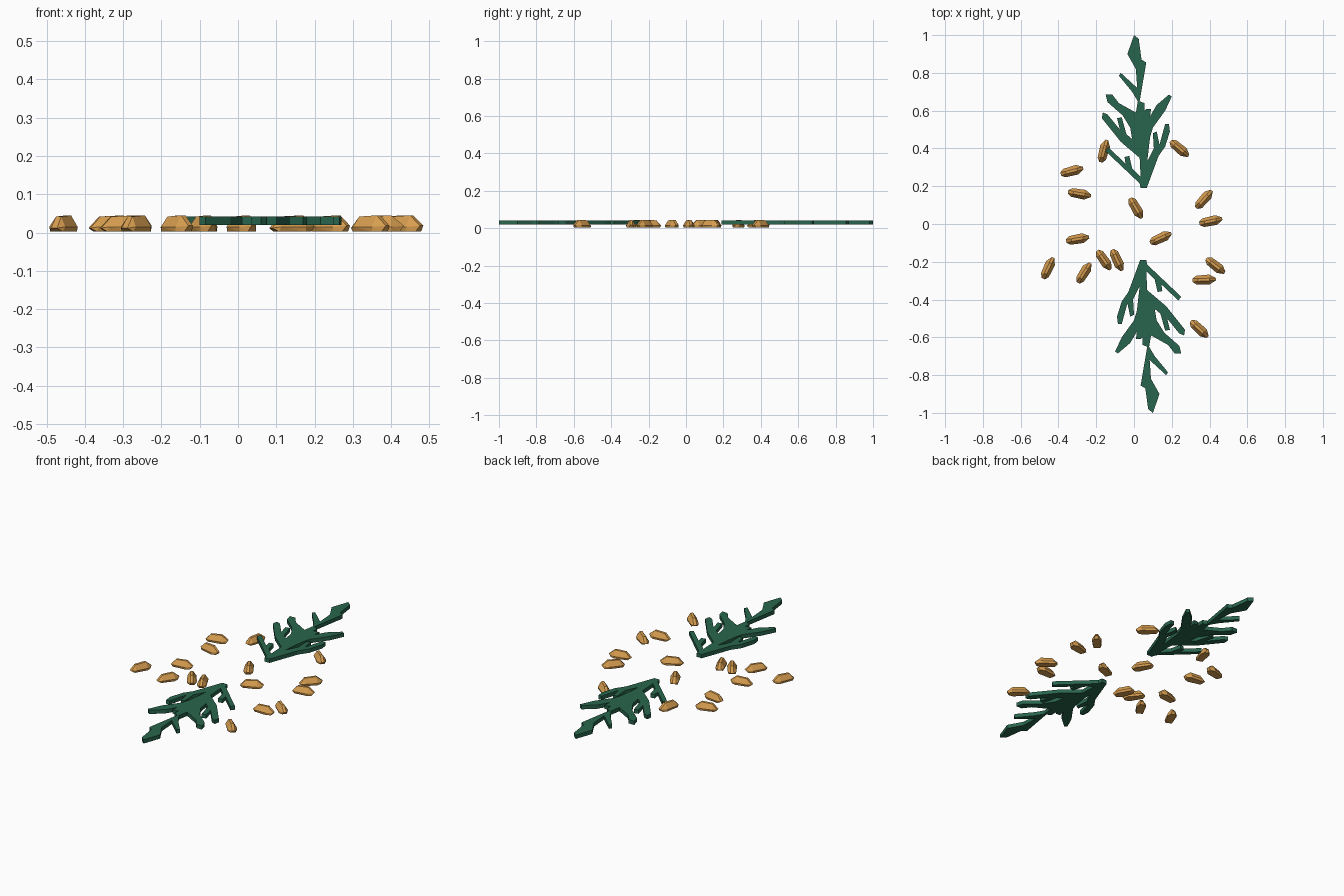
import bpy, bmesh, math
from mathutils import Matrix

if "Cube" in bpy.data.objects:
    bpy.data.objects.remove(bpy.data.objects["Cube"])


def material(name, color):
    m = bpy.data.materials.new(name)
    m.diffuse_color = color
    m.use_nodes = True
    m.node_tree.nodes["Principled BSDF"].inputs["Base Color"].default_value = m.diffuse_color
    return m


def add_object(name, mesh, mat, matrix):
    ob = bpy.data.objects.new(name, mesh)
    bpy.context.collection.objects.link(ob)
    ob.matrix_world = matrix
    if not mesh.materials:
        mesh.materials.append(mat)
    return ob


green = material("leaf_green", (0.022, 0.13, 0.075, 1))
tan = material("seed_tan", (0.68, 0.34, 0.08, 1))

# Leaf sprig outline, clockwise from the tip
outline = [
    # top lobe and right side
    (0, 1), (.025, .98), (.04, .87), (.065, .855), (.03, .65), (.055, .64),
    (.055, .60), (.065, .61), (.09, .61), (.085, .57), (.12, .63), (.185, .685),
    (.2, .675), (.165, .60), (.10, .51), (.085, .46), (.07, .33), (.105, .40),
    (.10, .48), (.12, .49), (.135, .42), (.165, .53), (.185, .53), (.19, .49),
    (.165, .41), (.13, .36), (.067, .19), (.035, .19),
    # left side, going back up
    (.03, .215), (-.06, .30), (-.15, .385), (-.135, .405), (-.045, .32),
    (-.05, .355), (-.025, .36), (-.01, .295), (.035, .25), (.03, .35),
    (-.07, .435), (-.17, .56), (-.165, .59), (-.14, .58), (-.075, .50),
    (-.09, .56), (-.065, .565), (-.04, .475), (-.01, .45), (-.02, .51),
    (-.06, .575), (-.14, .645), (-.15, .685), (-.115, .685), (-.08, .64),
    (.01, .59), (.02, .65), (-.01, .70), (-.08, .785), (-.07, .80),
    (-.01, .745), (.017, .72), (.01, .82), (-.035, .90)]

bm = bmesh.new()
face = bm.faces.new([bm.verts.new((x, y, .02)) for x, y in outline])
bmesh.ops.triangulate(bm, faces=[face])
ext = bmesh.ops.extrude_face_region(bm, geom=bm.faces[:], use_keep_orig=True)
bmesh.ops.translate(bm, vec=(0, 0, .022),
                    verts=[g for g in ext["geom"] if isinstance(g, bmesh.types.BMVert)])
bmesh.ops.recalc_face_normals(bm, faces=bm.faces[:])
leaf = bpy.data.meshes.new("leaf_sprig")
bm.to_mesh(leaf)
bm.free()

# Second sprig is the first turned half way round
add_object("leaf_sprig_back", leaf, green, Matrix())
add_object("leaf_sprig_front", leaf, green,
           Matrix.Translation((.1, 0, 0)) @ Matrix.Rotation(math.pi, 4, 'Z'))

# Faceted seed: flat base, wider girdle and a narrow ridge
bm = bmesh.new()
for x, y, z in [(.052, .012, .003), (.03, .024, .003), (-.045, .018, .003),
                (.063, .007, .018), (.03, .026, .015), (-.04, .023, .015),
                (-.06, .009, .012), (.03, .007, .045), (-.032, .007, .042)]:
    for s in (1, -1):
        bm.verts.new((x, s * y, z))
bmesh.ops.convex_hull(bm, input=bm.verts[:])
bmesh.ops.dissolve_limit(bm, angle_limit=.02, verts=bm.verts[:], edges=bm.edges[:])
bmesh.ops.translate(bm, verts=bm.verts[:], vec=(0, 0, -.003 + .003))
bmesh.ops.recalc_face_normals(bm, faces=bm.faces[:])
seed = bpy.data.meshes.new("seed")
bm.to_mesh(seed)
bm.free()

# Scattered seeds: x, y, turn in degrees
spots = [(-.16, .385, 75), (.24, .40, -40), (-.33, .28, 15), (-.29, .16, -10),
         (.01, .085, -60), (.37, .13, 48), (.405, .015, 12), (.14, -.075, 25),
         (-.30, -.08, 10), (-.16, -.19, -55), (-.09, -.19, -65),
         (-.455, -.235, 65), (-.265, -.26, 58), (.43, -.22, -38),
         (.37, -.295, 3), (.345, -.555, -43)]
for i, (x, y, a) in enumerate(spots):
    add_object(f"seed_{i + 1}", seed, tan,
               Matrix.Translation((x, y, 0)) @ Matrix.Rotation(math.radians(a), 4, 'Z'))
